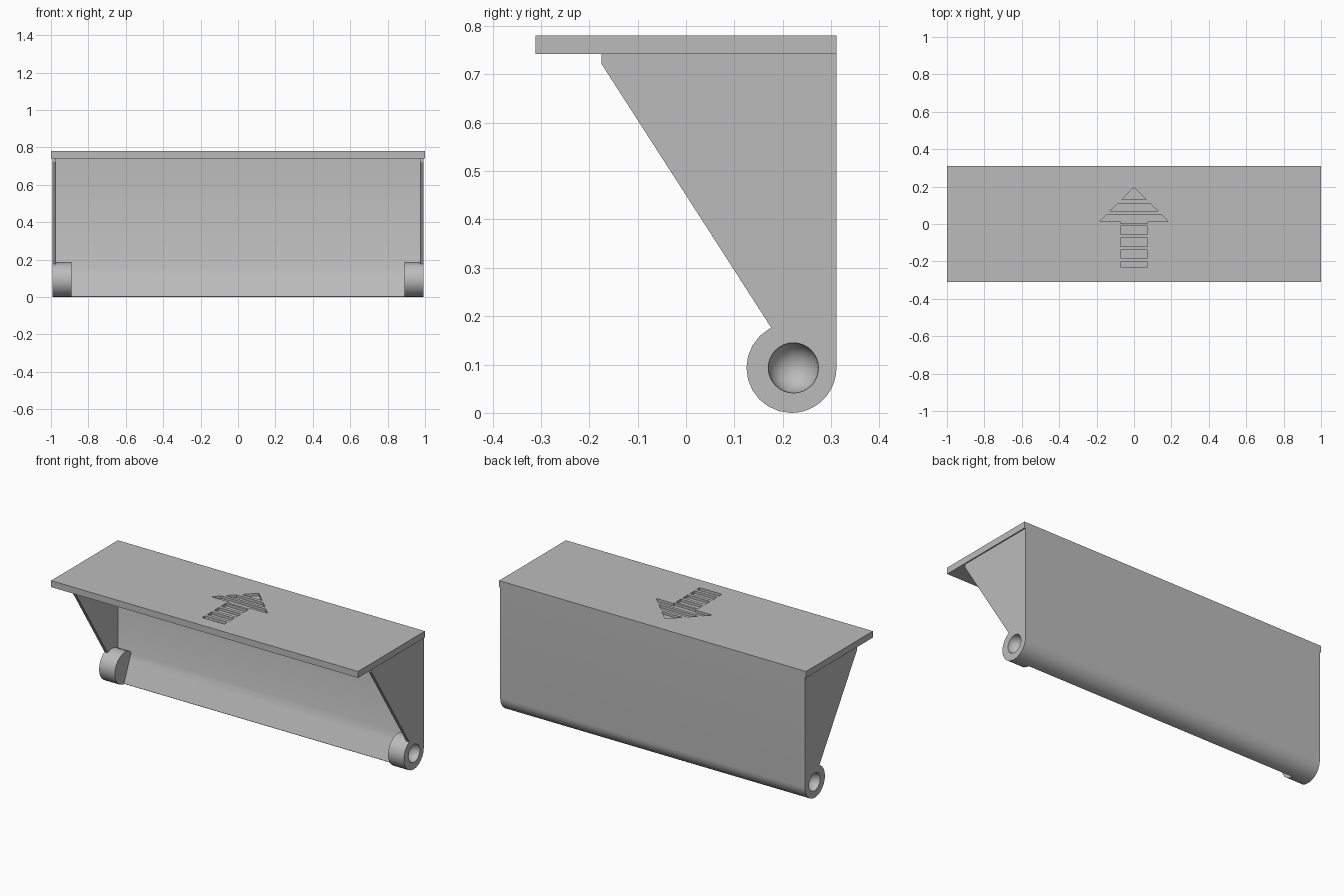
import bpy, bmesh
from math import sin, cos, radians
from mathutils import Matrix, Vector

cube = bpy.data.objects.get("Cube")
if cube:
    bpy.data.objects.remove(cube, do_unlink=True)

grey = bpy.data.materials.new("light_grey")
grey.use_nodes = True
colour = (0.5, 0.5, 0.5, 1)
grey.diffuse_color = colour
grey.node_tree.nodes["Principled BSDF"].inputs["Base Color"].default_value = colour

PIVOT_Y, PIVOT_Z, R = 0.218, 0.093, 0.093
BACK, PLATE_Z, TOP = 0.311, 0.742, 0.78
SIDE = 0.993


def add_object(name, bm):
    bmesh.ops.recalc_face_normals(bm, faces=bm.faces)
    mesh = bpy.data.meshes.new(name)
    bm.to_mesh(mesh)
    bm.free()
    mesh.materials.append(grey)
    ob = bpy.data.objects.new(name, mesh)
    bpy.context.collection.objects.link(ob)
    return ob


def prism(bm, points, offset):
    """Extrude a planar outline along an offset vector."""
    face = bm.faces.new([bm.verts.new(p) for p in points])
    ext = bmesh.ops.extrude_face_region(bm, geom=[face])
    verts = [g for g in ext["geom"] if isinstance(g, bmesh.types.BMVert)]
    bmesh.ops.translate(bm, verts=verts, vec=Vector(offset))


def side_prism(name, outline, x0, x1):
    bm = bmesh.new()
    prism(bm, [(x0, y, z) for y, z in outline], (x1 - x0, 0, 0))
    return add_object(name, bm)


def arc(start, end, steps):
    angles = [radians(start + (end - start) * i / steps) for i in range(steps + 1)]
    return [(PIVOT_Y + R * cos(a), PIVOT_Z + R * sin(a)) for a in angles]


def cut(ob, cutter):
    mod = ob.modifiers.new("cut", "BOOLEAN")
    mod.operation, mod.solver, mod.object = "DIFFERENCE", "EXACT", cutter
    select(ob)
    bpy.ops.object.modifier_apply(modifier=mod.name)
    bpy.data.objects.remove(cutter, do_unlink=True)


def select(ob):
    bpy.ops.object.select_all(action="DESELECT")
    bpy.context.view_layer.objects.active = ob
    ob.select_set(True)


def smooth(ob):
    select(ob)
    bpy.ops.object.shade_smooth_by_angle(angle=radians(30))


# Top plate
half = BACK
plate = side_prism("top_plate", [(-half, PLATE_Z), (half, PLATE_Z),
                                 (half, TOP), (-half, TOP)], -1, 1)

# Engraved arrow: head bands, then shaft bars
bm = bmesh.new()
head = [[(0, 0.195), (0.067, 0.13)],
        [(0.087, 0.11), (0.128, 0.07)],
        [(0.145, 0.052), (0.183, 0.014), (0.072, 0.014), (0.072, 0.004)]]
shaft = [(-0.01, -0.055), (-0.075, -0.12), (-0.14, -0.183), (-0.203, -0.23)]
bands = head + [[(0.072, a), (0.072, b)] for a, b in shaft]
for right in bands:
    left = [(-x, y) for x, y in reversed(right) if x > 0]
    prism(bm, [(x, y, TOP - 0.015) for x, y in right + left], (0, 0, 0.05))
cut(plate, add_object("arrow_cutter", bm))

# Back wall: rounded outer bottom, sloped inner foot
wall = [(0.275, PLATE_Z), (0.275, 0.157), (0.21, 0.004)]
wall += arc(-92, 0, 12) + [(BACK, PLATE_Z)]
smooth(side_prism("back_wall", wall, -SIDE, SIDE))

# Gussets and hinge barrels at both ends
gusset = [(-0.175, PLATE_Z), (-0.175, 0.722), (0.175, 0.178)]
gusset += [(PIVOT_Y, PIVOT_Z), (BACK, PIVOT_Z), (BACK, PLATE_Z)]
for label, s in (("left", 1), ("right", -1)):
    side_prism(label + "_gusset", gusset, s * 0.973, s * SIDE)
    barrel = side_prism(label + "_hinge_barrel", arc(0, 345, 23), s * 0.89, s * SIDE)

    # Domed socket in the outer end
    bm = bmesh.new()
    bmesh.ops.create_uvsphere(bm, u_segments=32, v_segments=16, radius=0.052,
                              matrix=Matrix.Translation((s * SIDE, 0.222, PIVOT_Z))
                              @ Matrix.Rotation(radians(90), 4, "Y"))
    socket = add_object("socket_cutter", bm)
    # The socket also pierces the overlapping end of the wall and gusset
    for other in ("back_wall", label + "_gusset"):
        copy = socket.copy()
        copy.data = socket.data.copy()
        bpy.context.collection.objects.link(copy)
        cut(bpy.data.objects[other], copy)
    cut(barrel, socket)
    smooth(barrel)
